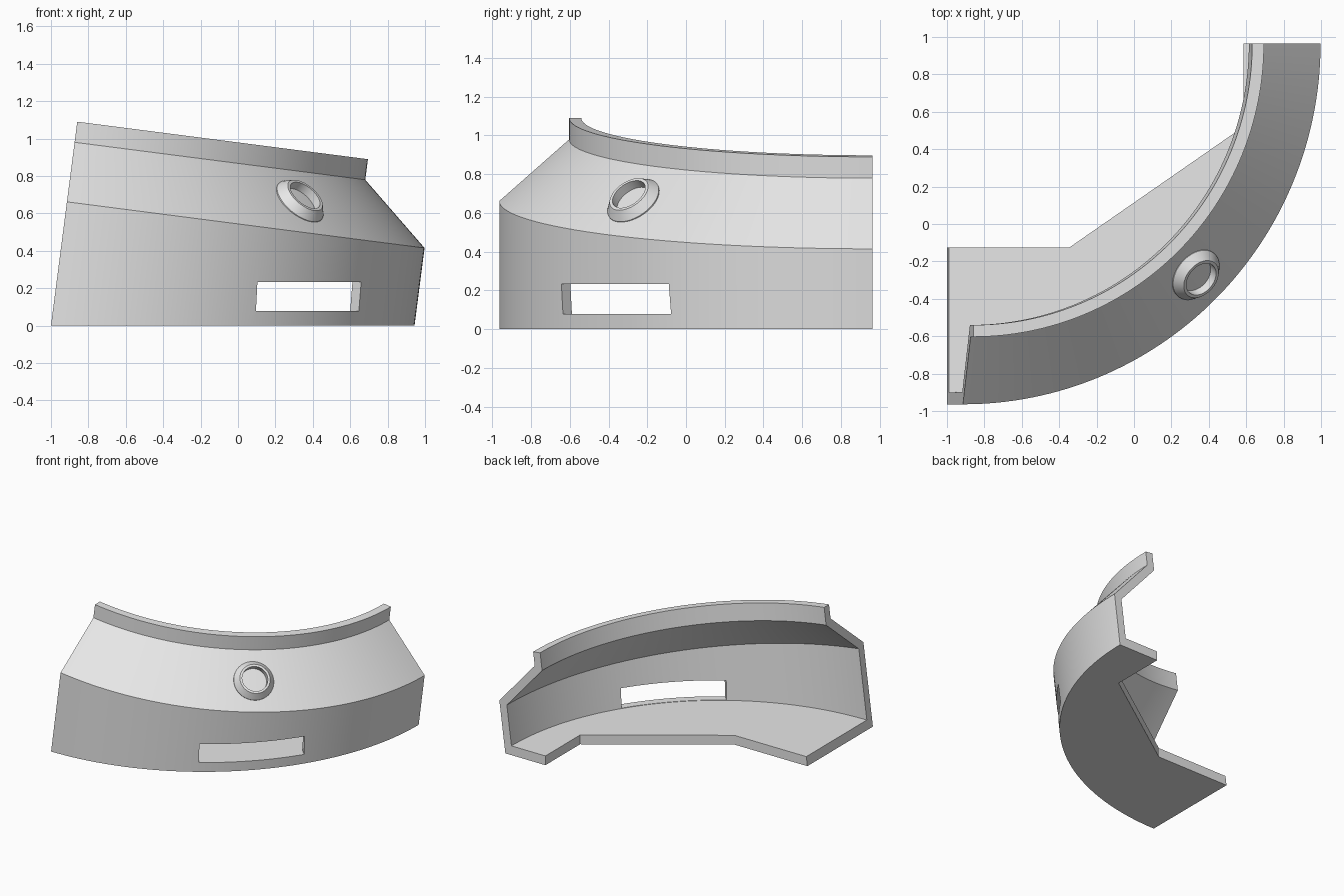
import bpy, bmesh, math
from mathutils import Vector, Matrix

if "Cube" in bpy.data.objects:
    bpy.data.objects.remove(bpy.data.objects["Cube"])

TILT = math.radians(7.35)          # lean of the ring axis towards +x
C, S = math.cos(TILT), math.sin(TILT)
BACK = 0.964                       # y of the ring axis
STEPS = 64
OUT, INN = 1.928, 1.864            # wall radii
FLOOR_TOP = 0.075

grey = bpy.data.materials.new("plain grey")
grey.diffuse_color = (0.8, 0.8, 0.8, 1)
grey.use_nodes = True
grey.node_tree.nodes["Principled BSDF"].inputs["Base Color"].default_value = grey.diffuse_color


def ring_point(r, a, w):
    """Point at radius r, angle a, height w along the leaning axis."""
    u = r * math.cos(a)
    return Vector((u * C + w * S - 1, BACK - r * math.sin(a), w * C - u * S))


def level_point(r, a, z):
    """Point on the leaning cylinder of radius r at world height z."""
    return Vector(((r * math.cos(a) + z * S) / C - 1, BACK - r * math.sin(a), z))


def finish(name, bm, smooth=True):
    bmesh.ops.recalc_face_normals(bm, faces=bm.faces)
    me = bpy.data.meshes.new(name)
    bm.to_mesh(me)
    bm.free()
    me.materials.append(grey)
    ob = bpy.data.objects.new(name, me)
    bpy.context.collection.objects.link(ob)
    return ob


def smooth(ob):
    bpy.ops.object.select_all(action='DESELECT')
    ob.select_set(True)
    bpy.context.view_layer.objects.active = ob
    bpy.ops.object.shade_smooth_by_angle(angle=math.radians(25))


def bridge(bm, rings, closed):
    """Quads between successive closed loops of vertices."""
    count = len(rings)
    for i in range(count if closed else count - 1):
        a, b = rings[i], rings[(i + 1) % count]
        for j in range(len(a)):
            k = (j + 1) % len(a)
            bm.faces.new((a[j], a[k], b[k], b[j]))
    if not closed:
        bm.faces.new(rings[0])
        bm.faces.new(rings[-1])


# curved shell: wall, sloping shoulder and upright rim, cut level at the base
section = [(OUT, None), (OUT, 0.667), (1.567, 0.988), (1.567, 1.099),
           (1.504, 1.099), (1.504, 0.959), (INN, 0.638), (INN, None)]
angles = [math.pi / 2 * i / STEPS for i in range(STEPS + 1)]
bm = bmesh.new()
rings = [[bm.verts.new(level_point(r, a, 0) if w is None else ring_point(r, a, w))
          for r, w in section] for a in angles]
bridge(bm, rings, False)
shell = finish("curved_shell", bm)

# slot through the wall
bm = bmesh.new()
bmesh.ops.create_cube(bm, size=1, matrix=Matrix.Translation((0.39, -0.375, 0.155))
                      @ Matrix.Rotation(math.radians(45), 4, 'Z')
                      @ Matrix.Diagonal((0.784, 0.6, 0.154, 1)))
cutter = finish("slot_cutter", bm)
cutter.hide_render = True
cut = shell.modifiers.new("slot", 'BOOLEAN')
cut.operation, cut.object, cut.solver = 'DIFFERENCE', cutter, 'EXACT'
bpy.context.view_layer.objects.active = shell
bpy.ops.object.modifier_apply(modifier=cut.name)
bpy.data.objects.remove(cutter)
smooth(shell)

# floor plate with a chamfered inner edge
bm = bmesh.new()
loops = []
for z in (0, FLOOR_TOP):
    pts = [level_point(INN, a, z) for a in angles]
    pts += [Vector((x, y, z)) for x, y in
            ((-1 + z * S / C, -0.125), (-0.345, -0.125), (0.585, 0.52), (0.585, BACK))]
    loops.append([bm.verts.new(p) for p in pts])
bridge(bm, loops, False)
smooth(finish("floor_plate", bm))

# bevelled round collar on the shoulder
mid = math.pi / 4
centre = ring_point(1.7475, mid, 0.8275)
down = ring_point(OUT, mid, 0.667) - ring_point(1.567, mid, 0.988)
side = ring_point(1.7, mid + 0.01, 0.8) - ring_point(1.7, mid - 0.01, 0.8)
down.normalize()
side.normalize()
normal = down.cross(side).normalized()
if normal.z < 0:
    normal = -normal
bm = bmesh.new()
rings = []
for r, h in ((0.15, -0.015), (0.15, 0.003), (0.113, 0.05), (0.096, 0.05), (0.096, -0.015)):
    rings.append([bm.verts.new(centre + normal * h + r * (
        math.cos(t) * down + math.sin(t) * side))
        for t in (math.tau * i / 48 for i in range(48))])
bridge(bm, rings, True)
smooth(finish("round_collar", bm))
